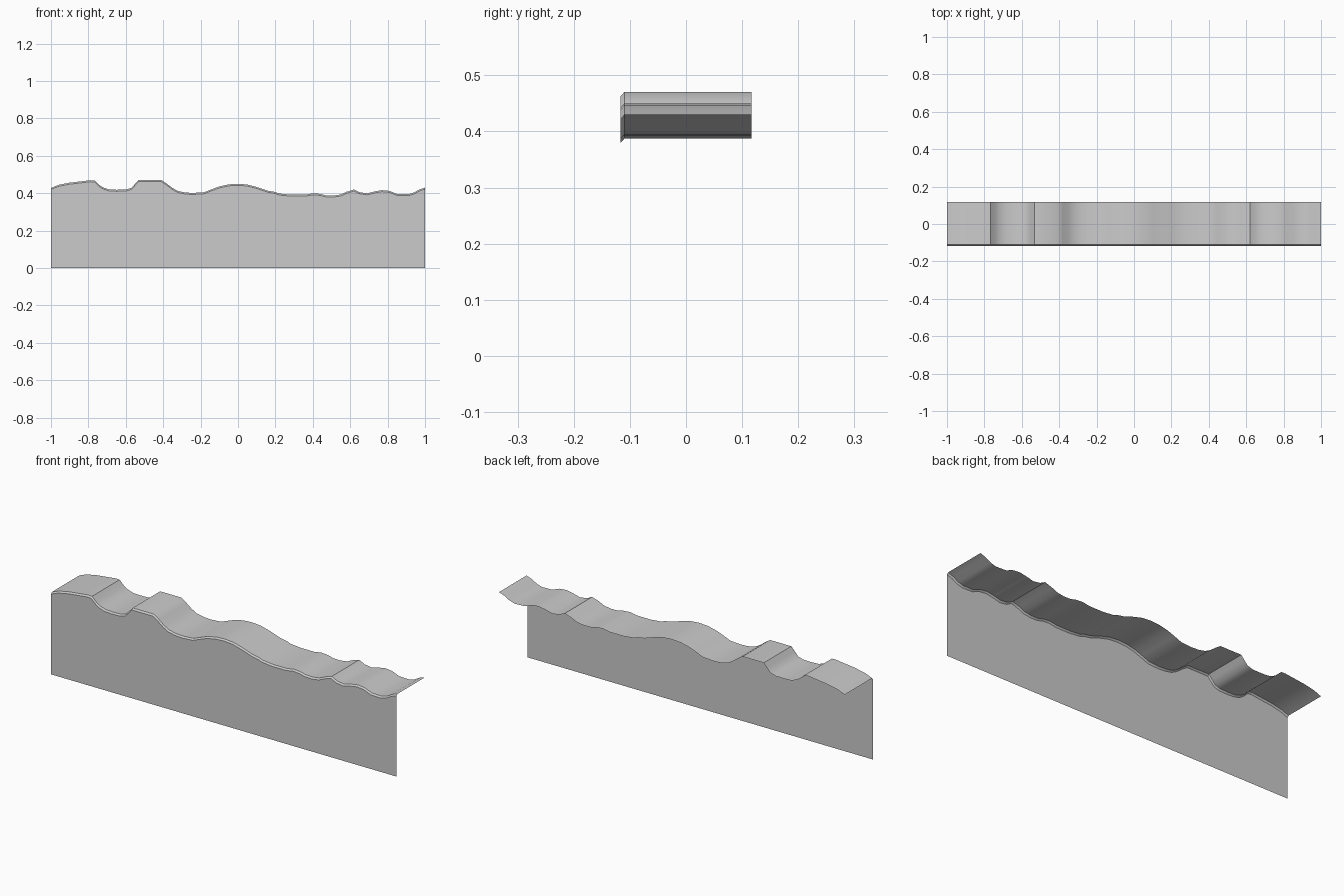
import bpy, math

if "Cube" in bpy.data.objects:
    bpy.data.objects.remove(bpy.data.objects["Cube"])

# Ground skyline seen from the front: (x, z) points, left to right
PROFILE = [
    (-1, .428), (-.96, .444), (-.9, .456), (-.83, .464), (-.79, .469), (-.767, .468),
    (-.74, .442), (-.72, .43), (-.69, .42), (-.65, .418), (-.6, .419), (-.57, .428),
    (-.55, .45), (-.532, .47), (-.41, .47), (-.38, .45), (-.35, .427), (-.32, .411),
    (-.28, .403), (-.24, .401), (-.18, .405), (-.14, .421), (-.1, .436), (-.05, .447),
    (0, .45), (.05, .446), (.1, .433), (.16, .413), (.2, .406), (.22, .398),
    (.28, .392), (.36, .392), (.4, .399), (.44, .396), (.47, .388), (.51, .387),
    (.55, .393), (.58, .407), (.62, .42), (.65, .405), (.69, .399), (.73, .409),
    (.77, .416), (.81, .412), (.85, .396), (.91, .394), (.94, .403), (.97, .42), (1, .43),
]
FRONT, LIP, BACK, DROP = -0.117, -0.110, 0.117, 0.008


def strip(name, row_a, row_b):
    """Open sheet joining two matching rows of points."""
    n = len(row_a)
    faces = [(i, i + 1, n + i + 1, n + i) for i in range(n - 1)]
    mesh = bpy.data.meshes.new(name)
    mesh.from_pydata(row_a + row_b, [], faces)
    obj = bpy.data.objects.new(name, mesh)
    bpy.context.collection.objects.link(obj)
    bpy.ops.object.select_all(action='DESELECT')
    obj.select_set(True)
    bpy.context.view_layer.objects.active = obj
    bpy.ops.object.shade_smooth_by_angle(angle=math.radians(35))
    return obj


base = [(x, FRONT, 0) for x, z in PROFILE]
front_edge = [(x, FRONT, z - DROP) for x, z in PROFILE]
lip_edge = [(x, LIP, z) for x, z in PROFILE]
back_edge = [(x, BACK, z) for x, z in PROFILE]

# Flat front wall, narrow chamfered lip, wavy top surface
strip("front_wall", base, front_edge)
strip("chamfer_lip", front_edge, lip_edge)
strip("ground_top", lip_edge, back_edge)
